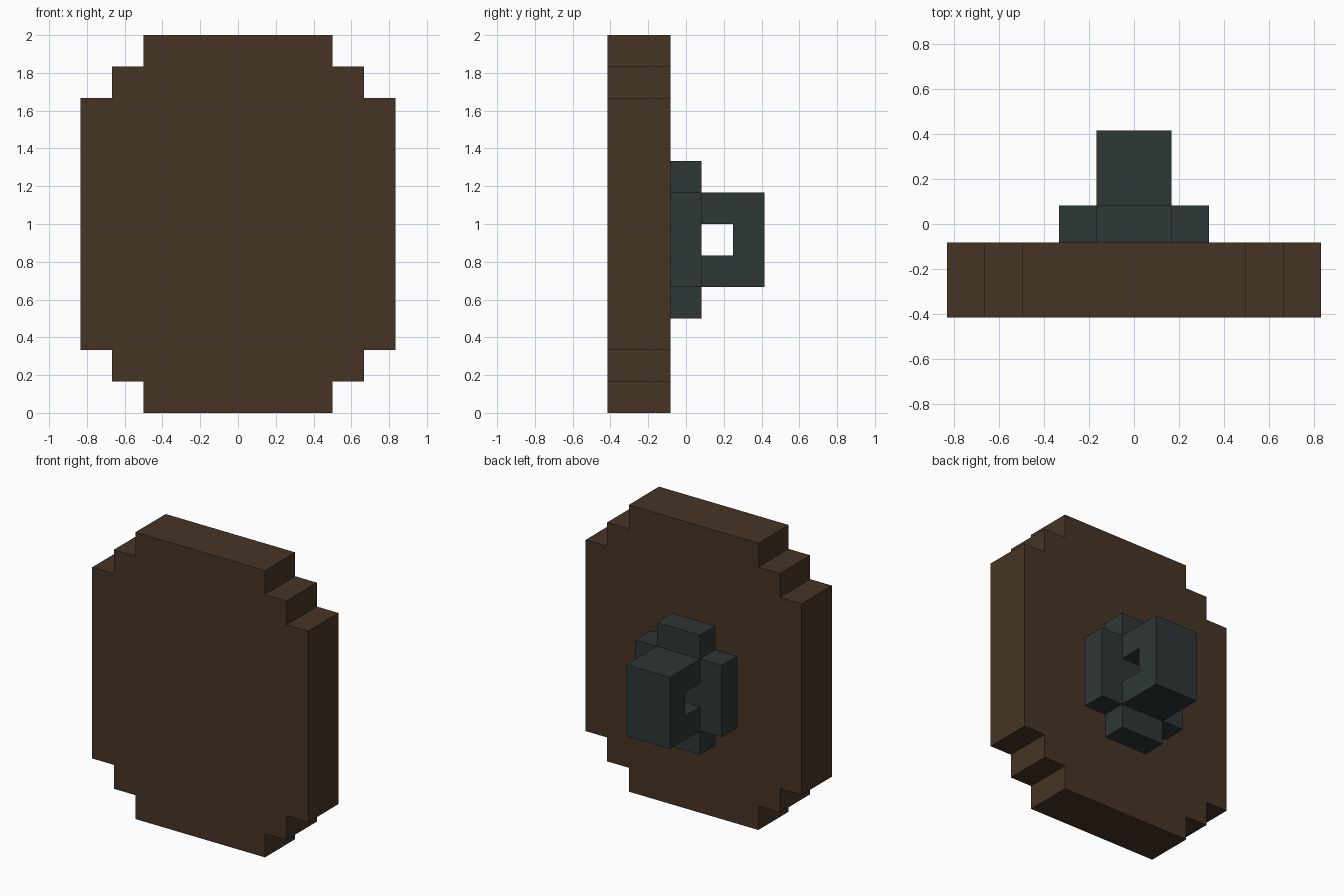
import bpy
import bmesh
from mathutils import Vector

U = 1 / 6  # block size of the model

default = bpy.data.objects.get("Cube")
if default:
    bpy.data.objects.remove(default, do_unlink=True)


def material(name, rgb):
    mat = bpy.data.materials.new(name)
    mat.use_nodes = True
    mat.diffuse_color = (*rgb, 1)
    mat.node_tree.nodes["Principled BSDF"].inputs["Base Color"].default_value = (*rgb, 1)
    return mat


def extrude(name, outline, direction, mat):
    """Extrude a flat outline, given in block units, into a solid."""
    bm = bmesh.new()
    face = bm.faces.new([bm.verts.new(Vector(p) * U) for p in outline])
    result = bmesh.ops.extrude_face_region(bm, geom=[face], use_keep_orig=True)
    moved = [v for v in result["geom"] if isinstance(v, bmesh.types.BMVert)]
    bmesh.ops.translate(bm, verts=moved, vec=Vector(direction) * U)
    bmesh.ops.recalc_face_normals(bm, faces=bm.faces)
    mesh = bpy.data.meshes.new(name)
    bm.to_mesh(mesh)
    bm.free()
    mesh.materials.append(mat)
    obj = bpy.data.objects.new(name, mesh)
    bpy.context.collection.objects.link(obj)
    return obj


def stepped(quarter, y, z):
    """Mirror a quarter outline in x and z around height z."""
    half = quarter + [(a, -b) for a, b in reversed(quarter)]
    full = half + [(-a, b) for a, b in reversed(half)]
    return [(a, y, z + b) for a, b in full]


wood = material("dark wood", (0.061, 0.034, 0.018))
iron = material("dark iron", (0.027, 0.037, 0.037))

# Shield board with stepped corners
board = [(3, 6), (3, 5), (4, 5), (4, 4), (5, 4)]
extrude("board", stepped(board, -2.5, 6), (0, 2, 0), wood)

# Cross-shaped mount on the back
mount = [(1, 2.5), (1, 1.5), (2, 1.5)]
extrude("grip_mount", stepped(mount, -0.5, 5.5), (0, 1, 0), iron)

# Grip, a bracket with an open hand hole
bracket = [(0.5, 4), (2.5, 4), (2.5, 7), (0.5, 7),
           (0.5, 6), (1.5, 6), (1.5, 5), (0.5, 5)]
extrude("grip", [(-1, y, z) for y, z in bracket], (2, 0, 0), iron)
